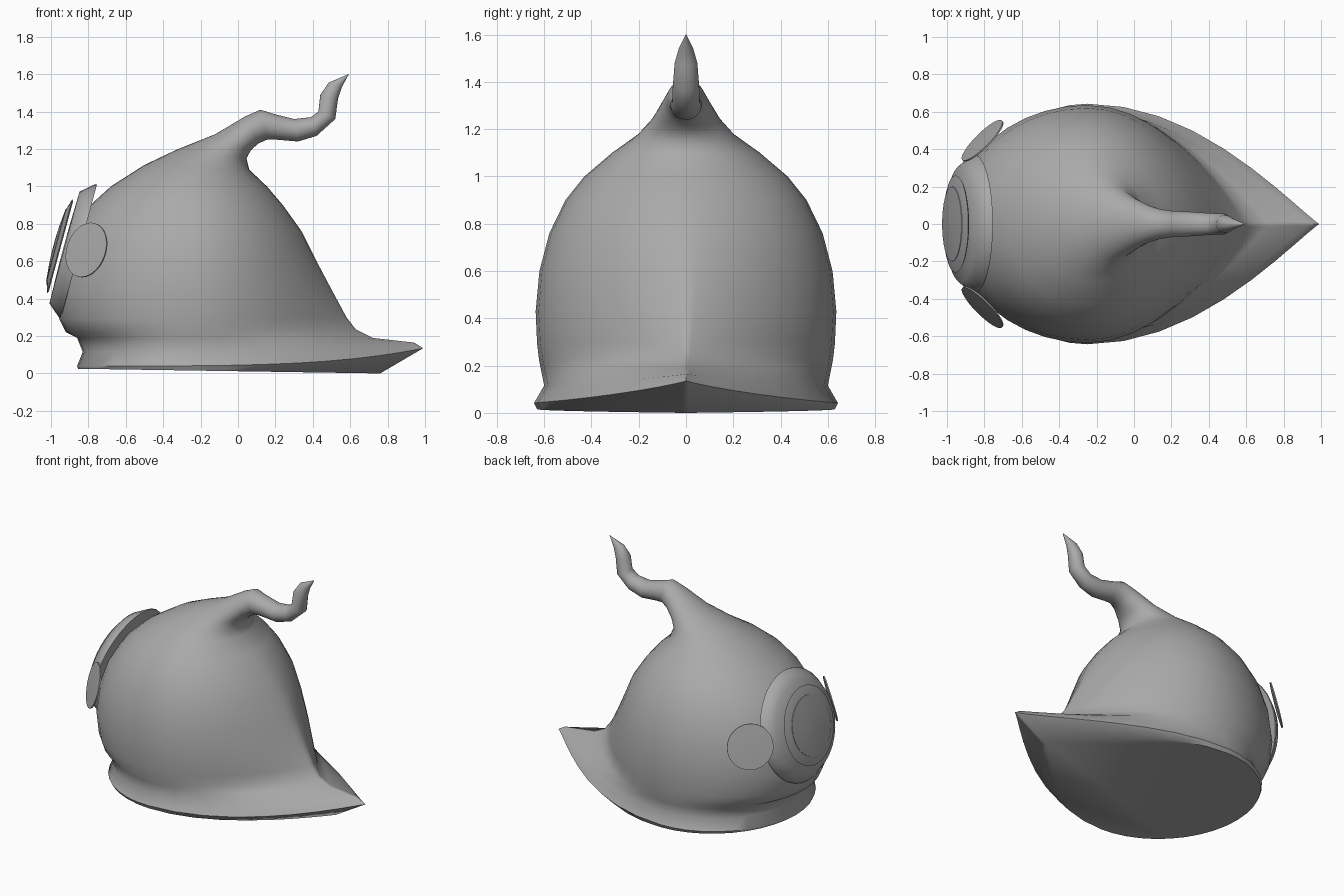
import bpy, bmesh
from math import sin, cos, pi, radians
from mathutils import Vector

cube = bpy.data.objects.get("Cube")
if cube:
    bpy.data.objects.remove(cube, do_unlink=True)

grey = bpy.data.materials.new("plain grey")
grey.use_nodes = True
grey.diffuse_color = (0.4, 0.4, 0.4, 1)
grey.node_tree.nodes["Principled BSDF"].inputs["Base Color"].default_value = (0.4, 0.4, 0.4, 1)


def finish(bm, name):
    bmesh.ops.recalc_face_normals(bm, faces=bm.faces)
    mesh = bpy.data.meshes.new(name)
    bm.to_mesh(mesh)
    bm.free()
    mesh.materials.append(grey)
    obj = bpy.data.objects.new(name, mesh)
    bpy.context.collection.objects.link(obj)
    bpy.ops.object.select_all(action='DESELECT')
    obj.select_set(True)
    bpy.context.view_layer.objects.active = obj
    bpy.ops.object.shade_smooth_by_angle(angle=radians(50))
    return obj


def loft(bm, rings, closed_start=True, closed_end=True):
    rows = [[bm.verts.new(p) for p in ring] for ring in rings]
    n = len(rows[0])
    for a, b in zip(rows, rows[1:]):
        for i in range(n):
            j = (i + 1) % n
            bm.faces.new((a[i], a[j], b[j], b[i]))
    if closed_start:
        bm.faces.new(rows[0])
    if closed_end:
        bm.faces.new(rows[-1])


def section(xl, zl, xr, zr, w, taper=1.0, bend=1.0, widest=None, n=40):
    """Teardrop cross-section running from a left point to a right point."""
    xc = (xl + xr) / 2 if widest is None else widest
    pts = []
    for i in range(n):
        t = 2 * pi * i / n
        c, s = cos(t), sin(t)
        x = xc + c * ((xr - xc) if c > 0 else (xc - xl))
        y = w * abs(s) ** (taper if c > 0 else 1) * (1 if s > 0 else -1)
        f = max(0, (x - xl) / (xr - xl))
        pts.append((x, y, zl + (zr - zl) * f ** bend))
    return pts


# Body: brim, dome and curling horn in one skin
# left x, left z, right x, right z, half width, taper, bend
body = [
    (-.855, .025, .76, 0, .63, 2.0, 1),
    (-.86, .04, .99, .135, .643, 2.2, 4),
    (-.83, .115, .94, .165, .60, 2.2, 4),
    (-.86, .19, .72, .19, .615, 2.1, 1),
    (-.92, .22, .63, .235, .622, 2.0, 1),
    (-.955, .29, .58, .30, .63, 1.8, 1),
    (-.975, .43, .51, .43, .636, 1.6, 1),
    (-.95, .60, .42, .60, .62, 1.4, 1),
    (-.89, .76, .34, .76, .578, 1.25, 1),
    (-.79, .90, .24, .90, .51, 1.15, 1),
    (-.68, 1.0, .155, 1.0, .43, 1.1, 1),
]
# left x, left z, right x, right z, half width
horn = [
    (-.50, 1.115, .06, 1.09, .31),
    (-.32, 1.20, .045, 1.15, .205),
    (-.12, 1.28, .07, 1.195, .145),
    (.04, 1.375, .11, 1.23, .10),
    (.12, 1.41, .155, 1.25, .08),
    (.20, 1.385, .205, 1.25, .07),
    (.30, 1.36, .32, 1.24, .065),
    (.39, 1.37, .42, 1.27, .058),
    (.43, 1.40, .52, 1.36, .056),
    (.44, 1.49, .535, 1.47, .048),
    (.485, 1.555, .555, 1.53, .03),
    (.59, 1.60, .592, 1.599, .002),
]
bm = bmesh.new()
loft(bm, [section(*r, widest=-.25) for r in body] + [section(*r) for r in horn])
finish(bm, "hood_body")


def dished_plate(name, centre, normal, profile, n=32):
    """Turn a (radius, height) profile about an axis."""
    bm = bmesh.new()
    turn = Vector(normal).to_track_quat('Z', 'Y')
    loft(bm, [[Vector(centre) + turn @ Vector((r * cos(2 * pi * i / n), r * sin(2 * pi * i / n), h))
               for i in range(n)] for r, h in profile])
    return finish(bm, name)


# Stacked round plates on the dome
hub, axis = (-.86, 0, .655), (-.966, 0, .26)
dished_plate("large_eye_plate", hub, axis, [(.37, -.01), (.37, 0), (.31, .07), (.1, .075)])
dished_plate("middle_eye_plate", hub, axis, [(.25, .09), (.26, .097), (.2, .115), (.05, .119)])
dished_plate("small_eye_plate", hub, axis, [(.2, .112), (.2, .118), (.1, .127), (.03, .13)])

# Side plates, mirrored
for side, label in ((1, "left"), (-1, "right")):
    dished_plate(label + "_side_plate", (-.81, side * .445, .66), (-.7, side * .7, .25),
                 [(.15, -.004), (.15, .004), (.05, .008)])
